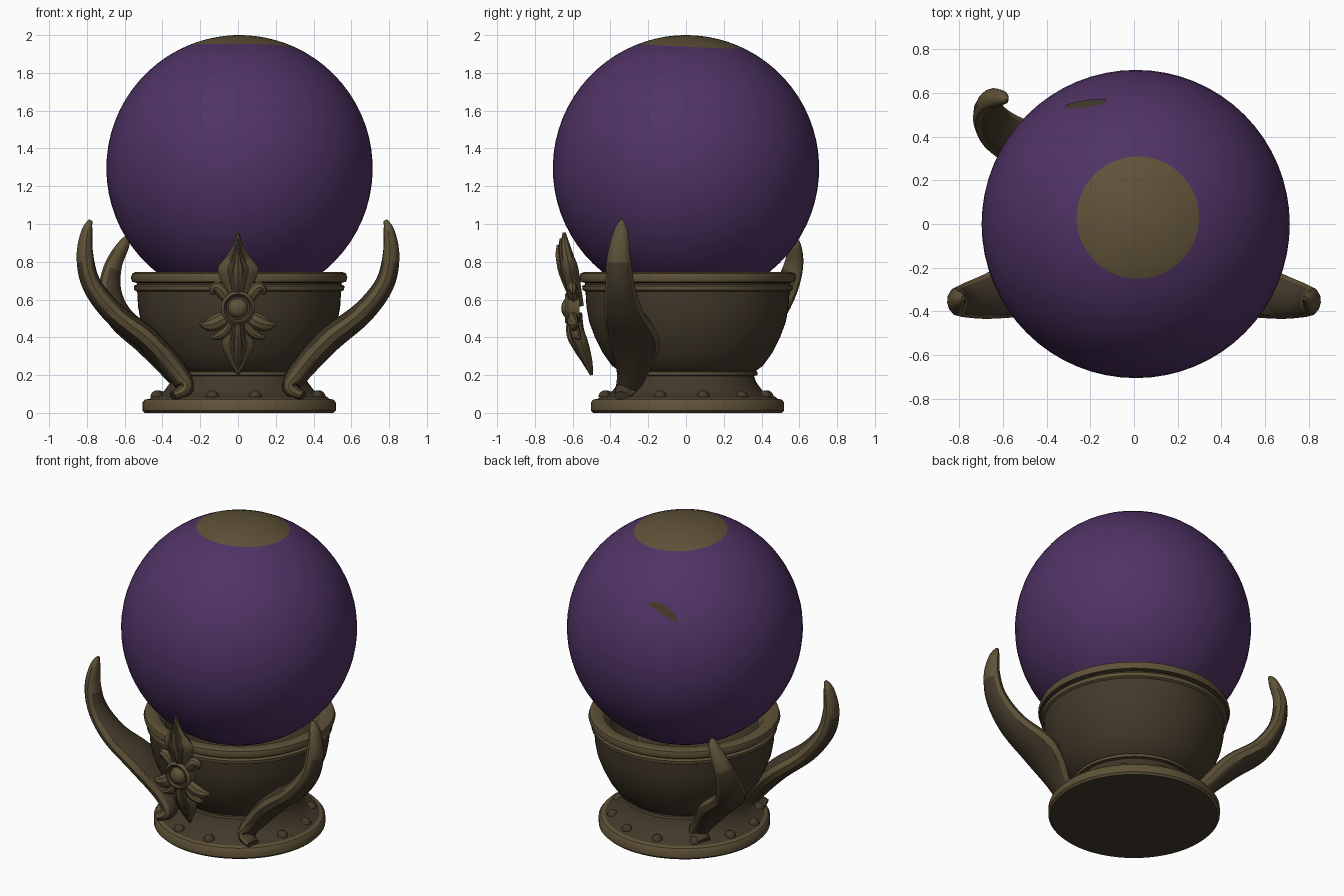
import bpy, bmesh, math
from mathutils import Vector

if "Cube" in bpy.data.objects:
    bpy.data.objects.remove(bpy.data.objects["Cube"])


def material(name, rgb):
    m = bpy.data.materials.new(name)
    m.use_nodes = True
    m.diffuse_color = (*rgb, 1)
    bsdf = m.node_tree.nodes["Principled BSDF"]
    bsdf.inputs["Base Color"].default_value = (*rgb, 1)
    bsdf.inputs["Roughness"].default_value = 0.8
    return m


PURPLE = material("orb purple", (0.08, 0.033, 0.13))
DARK = material("dark bronze", (0.056, 0.041, 0.023))
LIGHT = material("worn bronze", (0.113, 0.084, 0.039))


def finish(name, bm, mats, angle=40):
    bmesh.ops.recalc_face_normals(bm, faces=bm.faces)
    mesh = bpy.data.meshes.new(name)
    bm.to_mesh(mesh)
    bm.free()
    for m in mats:
        mesh.materials.append(m)
    ob = bpy.data.objects.new(name, mesh)
    bpy.context.collection.objects.link(ob)
    bpy.ops.object.select_all(action='DESELECT')
    ob.select_set(True)
    bpy.context.view_layer.objects.active = ob
    bpy.ops.object.shade_smooth_by_angle(angle=math.radians(angle))
    return ob


def lathe(name, profile, mats, rule, sides=64):
    """Spin an (r, z) profile; rule(i) gives the material of band i."""
    bm = bmesh.new()
    rings = []
    for r, z in profile:
        if r < 1e-5:
            rings.append([bm.verts.new((0, 0, z))] * sides)
        else:
            rings.append([bm.verts.new((r * math.cos(math.tau * k / sides),
                                        r * math.sin(math.tau * k / sides), z))
                          for k in range(sides)])
    for i, (a, b) in enumerate(zip(rings, rings[1:])):
        for k in range(sides):
            n = (k + 1) % sides
            quad = list(dict.fromkeys((a[k], a[n], b[n], b[k])))
            bm.faces.new(quad).material_index = rule(i)
    return finish(name, bm, mats)


def spline(points, steps=5):
    """Catmull-Rom through tuples of any length."""
    p = [points[0]] + list(points) + [points[-1]]
    out = []
    for a, b, c, d in zip(p, p[1:], p[2:], p[3:]):
        for s in range(steps):
            t = s / steps
            out.append([0.5 * (2 * B + (C - A) * t + (2 * A - 5 * B + 4 * C - D) * t * t
                               + (3 * B - A - 3 * C + D) * t ** 3)
                        for A, B, C, D in zip(a, b, c, d)])
    return out + [list(points[-1])]


def loft(name, points, side, mats, sides=12, power=1.0, light_tip=1.0):
    """Sweep a flattened section along (x, y, z, half width, half thickness)."""
    pts = spline(points)
    pos = [Vector(q[:3]) for q in pts]
    last = len(pts) - 1
    bm = bmesh.new()
    rings = []
    for i, q in enumerate(pts):
        t = (pos[min(i + 1, last)] - pos[max(i - 1, 0)]).normalized()
        s = (side - t * side.dot(t)).normalized()
        n = t.cross(s)
        ring = []
        for k in range(sides):
            a = math.tau * k / sides
            c, d = math.cos(a), math.sin(a)
            d = math.copysign(abs(d) ** power, d)
            ring.append(bm.verts.new(pos[i] + s * c * max(q[3], 0.003) + n * d * max(q[4], 0.003)))
        rings.append(ring)
    for i, (a, b) in enumerate(zip(rings, rings[1:])):
        for k in range(sides):
            j = (k + 1) % sides
            f = bm.faces.new((a[k], a[j], b[j], b[k]))
            edge = abs(math.cos(math.tau * (k + 0.5) / sides)) > 0.8
            f.material_index = 1 if edge or i > last * light_tip else 0
    bm.faces.new(rings[0])
    bm.faces.new(rings[-1])
    return finish(name, bm, mats, 35)


def flip(points):
    return [(-q[0], *q[1:]) for q in points]


# Orb with a bronze cap, tipped slightly backwards
R, CENTRE = 0.705, Vector((0.008, 0, 1.295))
cap = math.asin(0.28 / R)
angles = [cap * i / 6 for i in range(6)] + [cap + (math.pi - cap) * i / 30 for i in range(31)]
orb = lathe("orb", [(R * math.sin(a), R * math.cos(a)) for a in angles],
            [PURPLE, LIGHT], lambda i: int(i < 6))
orb.location = CENTRE
orb.rotation_euler = (-0.045, 0.015, 0)

# Thin streak on the back of the orb
bm = bmesh.new()
rows = []
for i in range(9):
    t = i / 8
    half = 0.016 * math.sin(math.pi * (0.12 + 0.76 * t))
    row = []
    for e in (-half, half):
        x, y = -0.32 + 0.185 * t, 0.535 + 0.025 * t + e
        d = Vector((x, y, math.sqrt(R * R - x * x - y * y))).normalized()
        row.append(bm.verts.new(CENTRE + d * (R + 0.004)))
    rows.append(row)
for a, b in zip(rows, rows[1:]):
    bm.faces.new((a[0], b[0], b[1], a[1]))
finish("orb_streak", bm, [DARK])

# Pedestal foot, bowl and rim
foot = [(0, 0), (0.5, 0), (0.512, 0.012), (0.512, 0.055), (0.5, 0.07), (0.475, 0.075),
        (0.465, 0.085), (0.43, 0.09), (0.395, 0.12), (0.365, 0.16), (0.352, 0.195)]
bowl = [(0.352, 0.195), (0.37, 0.2), (0.37, 0.217), (0.362, 0.222), (0.4, 0.25), (0.45, 0.32),
        (0.49, 0.4), (0.52, 0.48), (0.535, 0.56), (0.54, 0.645)]
rim = [(0.535, 0.64), (0.555, 0.65), (0.558, 0.672), (0.542, 0.68), (0.542, 0.688),
       (0.566, 0.694), (0.573, 0.715), (0.566, 0.738), (0.55, 0.745), (0.5, 0.745),
       (0.48, 0.73), (0.44, 0.66)]
parts = (("foot", foot, lambda i: int(1 <= i <= 4)),
         ("bowl", bowl, lambda i: int(i == 1)),
         ("rim", rim, lambda i: int(i not in (3, 4))))
for name, profile, rule in parts:
    lathe(name, profile, [DARK, LIGHT], rule).location = (0.006, 0.008, 0)

# Rivets around the foot
for k in range(12):
    a = math.tau * (k + 0.4) / 12
    dome = [(0.034 * math.cos(b), 0.036 * math.sin(b)) for b in (0, 0.4, 0.8, 1.2, math.pi / 2)]
    lathe("rivet", dome, [DARK], lambda i: 0, 12).location = (
        0.44 * math.cos(a), 0.44 * math.sin(a), 0.083)

# Three horns: a mirrored front pair and one at the back
horn = [(0.345, -0.34, 0.09, 0.045, 0.025), (0.28, -0.315, 0.13, 0.06, 0.045),
        (0.33, -0.285, 0.22, 0.085, 0.06), (0.48, -0.28, 0.385, 0.14, 0.068),
        (0.66, -0.33, 0.53, 0.105, 0.06), (0.775, -0.35, 0.68, 0.078, 0.052),
        (0.81, -0.355, 0.83, 0.062, 0.045), (0.8, -0.345, 0.96, 0.04, 0.03),
        (0.78, -0.34, 1.02, 0.01, 0.01)]
back_horn = [(-0.34, 0.3, 0.09, 0.045, 0.025), (-0.28, 0.27, 0.13, 0.06, 0.045),
             (-0.34, 0.28, 0.22, 0.08, 0.055), (-0.47, 0.34, 0.37, 0.11, 0.065),
             (-0.62, 0.43, 0.5, 0.1, 0.06), (-0.675, 0.52, 0.64, 0.075, 0.05),
             (-0.66, 0.57, 0.78, 0.055, 0.042), (-0.605, 0.575, 0.89, 0.035, 0.03),
             (-0.585, 0.56, 0.935, 0.01, 0.01)]
for name, pts, side in (("front_left_horn", horn, (0.1, 1, 0)),
                        ("front_right_horn", flip(horn), (-0.1, 1, 0)),
                        ("back_horn", back_horn, (0.6, 0.8, 0))):
    loft(name, pts, Vector(side), [DARK, LIGHT], light_tip=0.72)

# Leaf ornament on the front: worn leaves with dark inlays and raised cores
X = Vector((1, 0, 0))
upper = [(0, -0.57, 0.56, 0.06, 0.03), (0, -0.595, 0.66, 0.075, 0.04),
         (0, -0.615, 0.76, 0.108, 0.045), (0, -0.63, 0.83, 0.06, 0.035),
         (0, -0.64, 0.89, 0.026, 0.025), (0, -0.645, 0.955, 0.006, 0.008)]
lower = [(0, -0.58, 0.53, 0.05, 0.03), (0, -0.575, 0.44, 0.06, 0.035),
         (0, -0.55, 0.36, 0.085, 0.035), (0, -0.52, 0.27, 0.045, 0.025),
         (0, -0.5, 0.2, 0.006, 0.008)]
for name, pts in (("upper_leaf", upper), ("lower_leaf", lower)):
    for label, scale, lift, mats in (("", 1, 0, [LIGHT, LIGHT]),
                                     ("_inlay", 0.68, 0.017, [DARK, DARK]),
                                     ("_core", 0.32, 0.034, [LIGHT, LIGHT])):
        mid = pts[2]
        shaped = [(q[0], q[1] - lift, mid[2] + (q[2] - mid[2]) * (0.5 + 0.5 * scale),
                   q[3] * scale, q[4] * (0.5 + 0.5 * scale)) for q in pts]
        loft(name + label, shaped, X, mats, 8, 1.3)

petal = [(0.03, -0.59, 0.53, 0.02, 0.02), (0.09, -0.6, 0.49, 0.042, 0.03),
         (0.15, -0.59, 0.465, 0.035, 0.025), (0.205, -0.575, 0.47, 0.005, 0.008)]
curl = [(0.04, -0.59, 0.58, 0.02, 0.025), (0.075, -0.6, 0.63, 0.035, 0.032),
        (0.11, -0.605, 0.665, 0.03, 0.03), (0.135, -0.6, 0.65, 0.02, 0.02),
        (0.13, -0.6, 0.625, 0.008, 0.01)]
tendril = [(0.03, -0.585, 0.5, 0.015, 0.02), (0.07, -0.585, 0.43, 0.025, 0.025),
           (0.125, -0.57, 0.4, 0.016, 0.018), (0.145, -0.565, 0.415, 0.005, 0.008)]
Y = Vector((0, 1, 0))
for name, pts in (("side_petal", petal), ("side_curl", curl), ("side_tendril", tendril)):
    swapped = [(*q[:3], q[4], q[3]) for q in pts]
    loft("left_" + name, swapped, Y, [LIGHT, LIGHT], 8, 1.3)
    loft("right_" + name, flip(swapped), Y, [LIGHT, LIGHT], 8, 1.3)

# Round boss in the middle of the ornament
boss = [(0, 0), (0.085, 0), (0.09, 0.06), (0.075, 0.075), (0.062, 0.06), (0.052, 0.06),
        (0.045, 0.08), (0.025, 0.092), (0, 0.096)]
ob = lathe("ornament_boss", boss, [LIGHT, DARK], lambda i: int(i in (3, 4)), 24)
ob.location, ob.rotation_euler = (0, -0.565, 0.555), (math.pi / 2, 0, 0)
